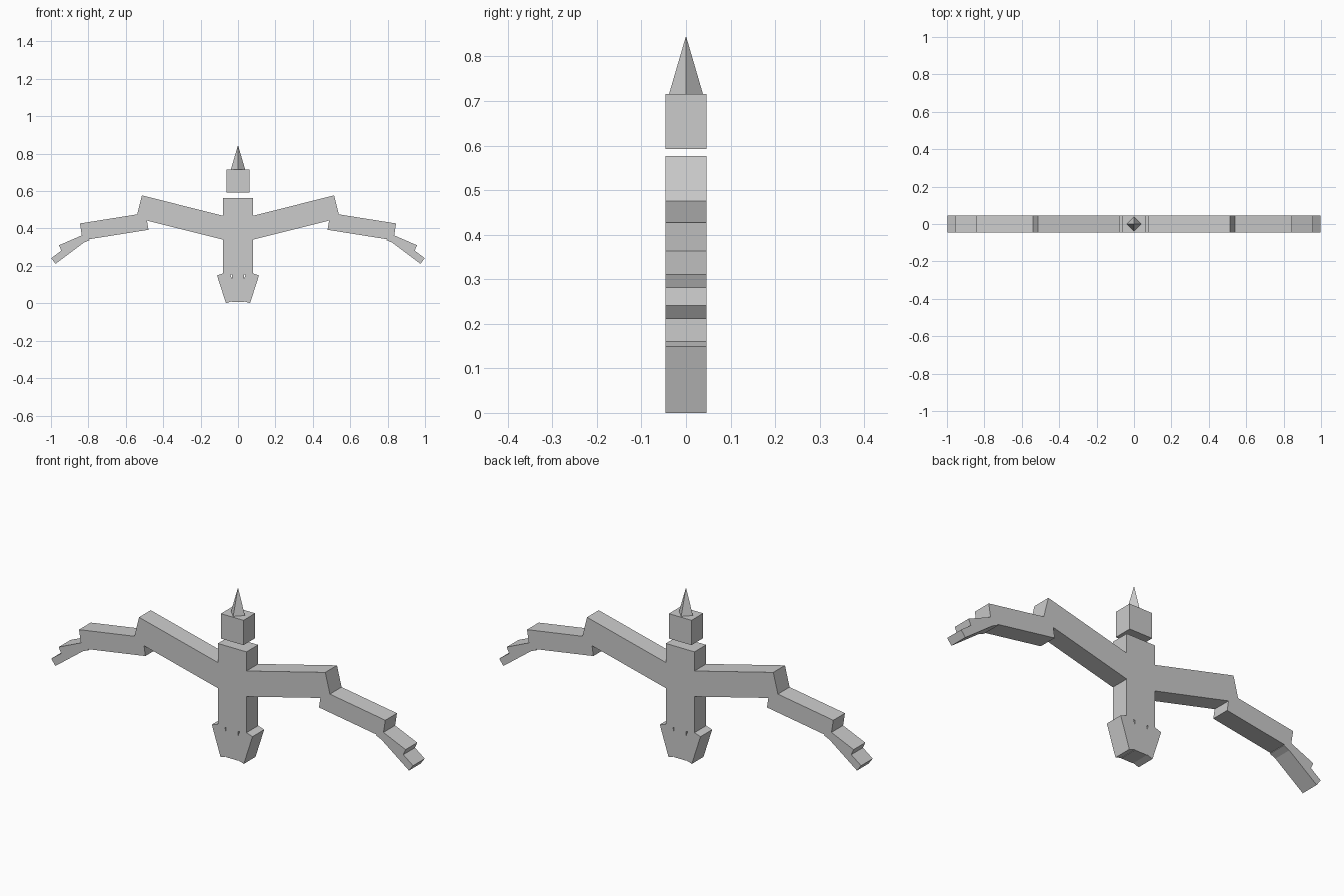
import bpy, bmesh, math
from mathutils import Matrix, Vector

cube = bpy.data.objects.get("Cube")
if cube:
    bpy.data.objects.remove(cube, do_unlink=True)

DEPTH = 0.092

# Single grey material
grey = bpy.data.materials.new("plain grey")
grey.use_nodes = True
colour = (0.6, 0.6, 0.6, 1)
grey.diffuse_color = colour
grey.node_tree.nodes["Principled BSDF"].inputs["Base Color"].default_value = colour


def finish(name, bm):
    mesh = bpy.data.meshes.new(name)
    bm.to_mesh(mesh)
    bm.free()
    mesh.materials.append(grey)
    obj = bpy.data.objects.new(name, mesh)
    bpy.context.collection.objects.link(obj)
    return obj


def plank(name, start, end, width):
    """Box running from start to end (x, z), with its width across that line."""
    a, b = Vector((start[0], 0, start[1])), Vector((end[0], 0, end[1]))
    d = b - a
    turn = Matrix.Rotation(-math.atan2(d.z, d.x), 4, 'Y')
    size = Matrix.Diagonal((d.length, DEPTH, width, 1))
    bm = bmesh.new()
    bmesh.ops.create_cube(bm, size=1, matrix=Matrix.Translation((a + b) / 2) @ turn @ size)
    return finish(name, bm)


# Body, head and middle tail feather
plank("body", (0, 0.155), (0, 0.563), 0.158)
plank("head", (0, 0.592), (0, 0.716), 0.125)
plank("middle_tail_feather", (0, 0.008), (0, 0.2), 0.066)

# Four-sided pointed beak
bm = bmesh.new()
bmesh.ops.create_cone(bm, cap_ends=True, segments=4, radius1=0.038, radius2=0, depth=0.13,
                      matrix=Matrix.Translation((0, 0, 0.781)))
bmesh.ops.rotate(bm, verts=bm.verts, matrix=Matrix.Rotation(0, 3, 'Z'))
finish("beak", bm)

# Wings and outer tail feathers, one set on each side
paired = {
    "inner_wing": ((0, 0.384), (0.529, 0.517), 0.124),
    "outer_wing": ((0.486, 0.438), (0.838, 0.382), 0.091),
    "upper_wing_feather": ((0.802, 0.356), (0.949, 0.292), 0.04),
    "lower_wing_feather": ((0.815, 0.355), (0.987, 0.226), 0.038),
    "outer_tail_feather": ((0.079, 0.160), (0.031, 0.011), 0.07),
}
for side, s in (("left", 1), ("right", -1)):
    for part, (p, q, width) in paired.items():
        plank(f"{side}_{part}", (s * p[0], p[1]), (s * q[0], q[1]), width)
